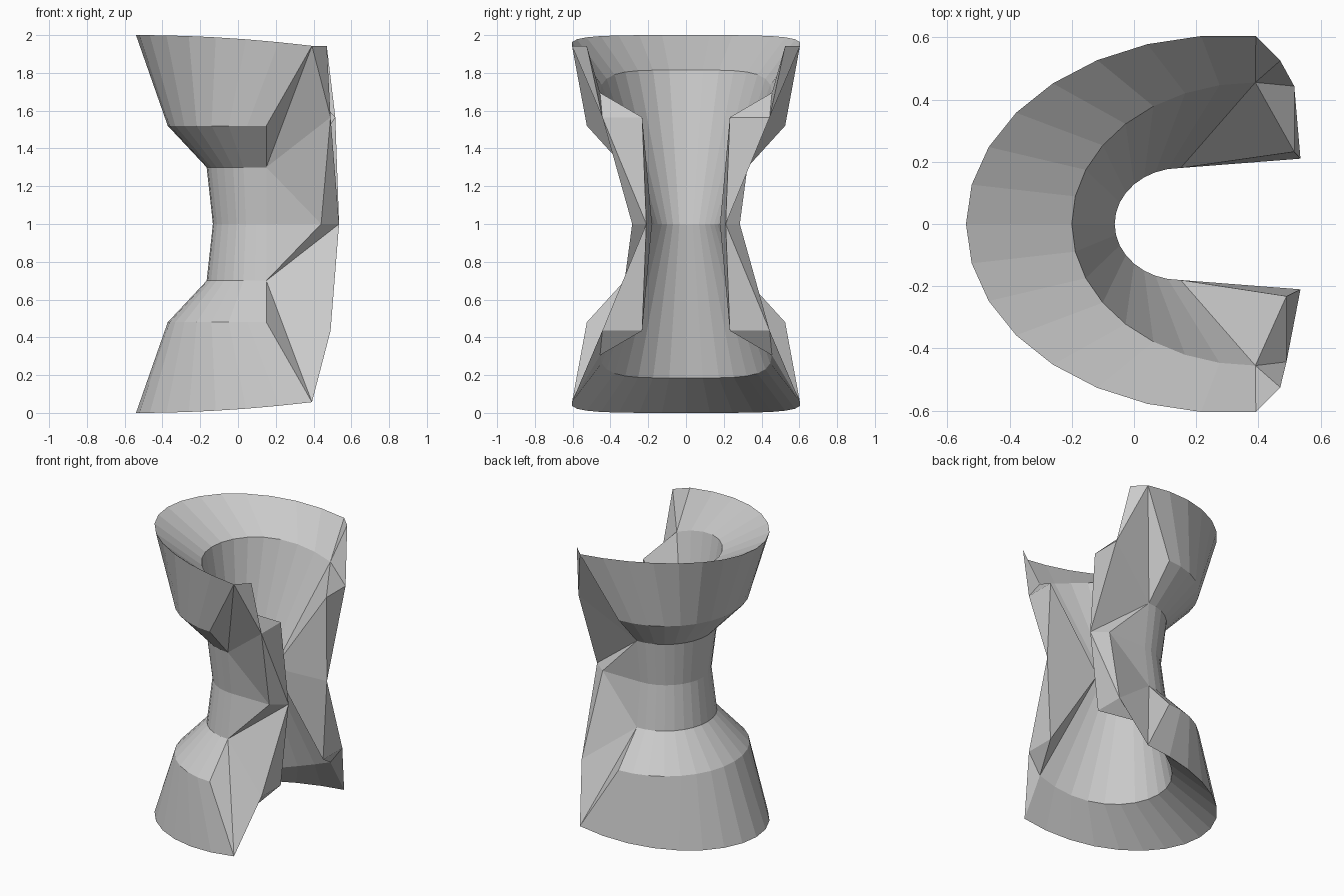
import bpy, bmesh, math

if "Cube" in bpy.data.objects:
    bpy.data.objects.remove(bpy.data.objects["Cube"])

N = 8  # segments per half arc


def arc(s, cx, a, b, t_end, z, dip=0.0):
    """Elliptical half arc from the back spine (y = 0) to the open end on side s."""
    pts = []
    x_end = cx - a * math.cos(t_end)
    x0 = cx - a
    for i in range(N + 1):
        t = t_end * i / N
        x = cx - a * math.cos(t)
        pts.append((x, s * b * math.sin(t), z + dip * ((x - x0) / (x_end - x0)) ** 2))
    return pts


bm = bmesh.new()
Q = math.pi / 2


def build_half(s):
    V = bm.verts.new

    def ring(*args):
        return [V(p) for p in arc(s, *args)]

    # Cross-section rings: throat, inner lip, rim, outer steps, waist, and back round
    throat = ring(0.15, 0.212, 0.18, Q, 1.0)
    waist = ring(0.15, 0.283, 0.285, Q, 1.0)
    D = V((0.44, s * 0.285, 1.0))
    E = V((0.535, s * 0.21, 1.0))
    for up in (1, -1):
        def z(h):
            return 1 + up * h
        lip = ring(0.39, 0.59, 0.455, Q, z(0.815), -up * 0.12)
        rim = ring(0.30, 0.84, 0.607, 1.68, z(1.0), -up * 0.057)
        shoulder = ring(0.15, 0.522, 0.525, Q, z(0.52))
        neck = ring(0.15, 0.316, 0.325, Q, z(0.30))
        loop = [throat, lip, rim, shoulder, neck, waist]
        for r0, r1 in zip(loop, loop[1:]):
            for i in range(N):
                bm.faces.new((r0[i], r0[i + 1], r1[i + 1], r1[i]))

        # Faceted end cap beside the opening
        T, I, R, A, B, C = (r[-1] for r in loop)
        fx = 0.515 if (s > 0 and up > 0) else 0.49
        F = V((fx, s * 0.443, z(0.565)))
        G = V((fx, s * 0.232, z(0.565)))
        tris = [(R, A, B), (R, B, F), (I, F, G), (I, G, T), (T, G, E),
                (F, E, G), (B, C, D)]
        if s == up:
            tris += [(F, B, E), (B, D, E)]
        else:
            tris += [(F, D, E), (B, D, F)]
        if up > 0:  # small pointed tip on the upper rim
            K = V((0.47, s * 0.525, 1.943))
            tris += [(R, F, K), (K, F, I), (R, K, I)]
        else:
            tris += [(R, F, I)]
        for t in tris:
            bm.faces.new(t)


for side in (1, -1):
    build_half(side)

# Weld the halves along the spine
bmesh.ops.remove_doubles(bm, verts=bm.verts[:], dist=0.0005)
bmesh.ops.recalc_face_normals(bm, faces=bm.faces[:])
mesh = bpy.data.meshes.new("hourglass_shell")
bm.to_mesh(mesh)
bm.free()
bpy.context.collection.objects.link(bpy.data.objects.new("hourglass_shell", mesh))
